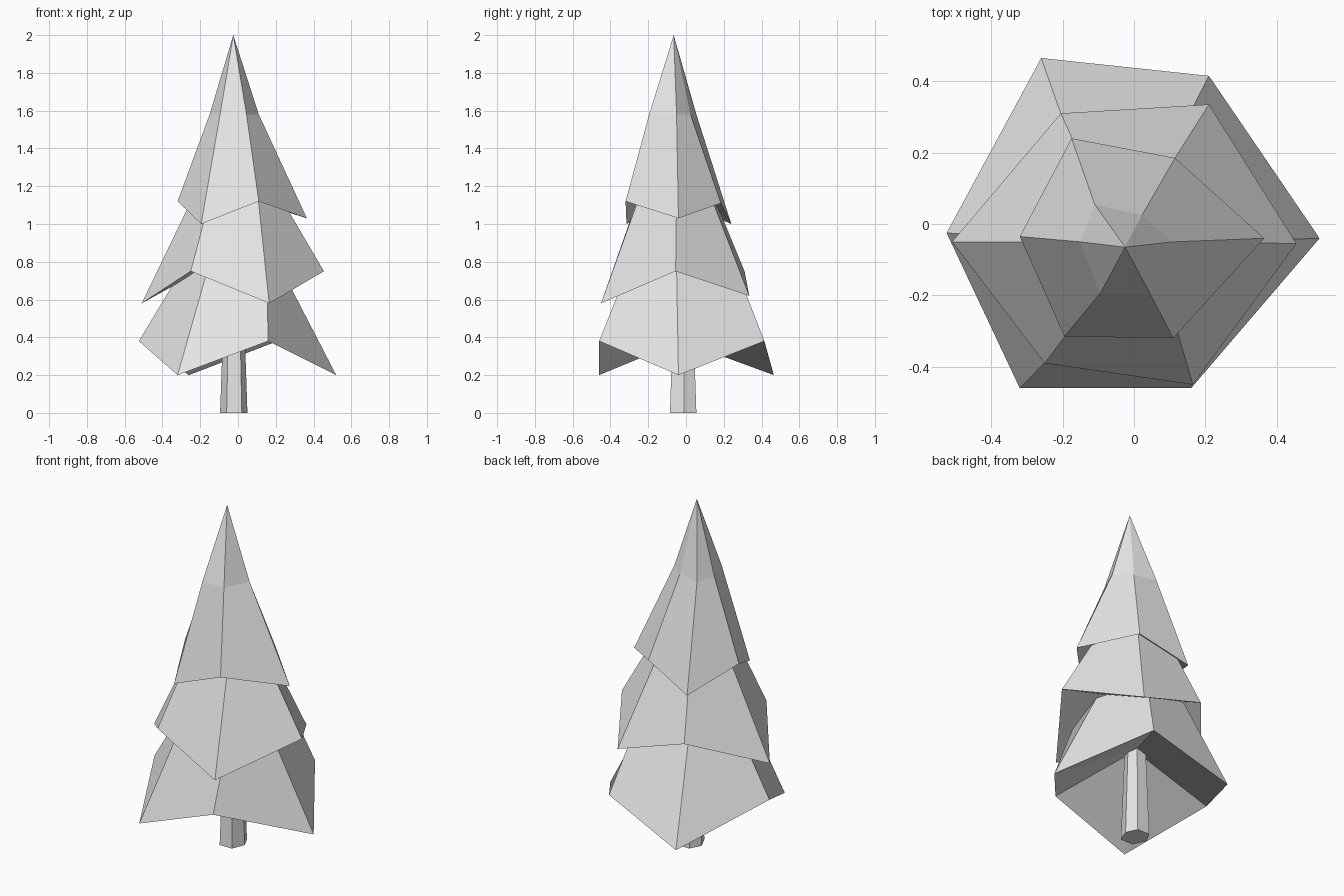
import bpy
import bmesh

default_cube = bpy.data.objects.get("Cube")
if default_cube:
    bpy.data.objects.remove(default_cube, do_unlink=True)

# One plain grey for the whole tree
grey = bpy.data.materials.new("light grey")
grey.use_nodes = True
grey.diffuse_color = (.8, .8, .8, 1)
shader = grey.node_tree.nodes["Principled BSDF"]
shader.inputs["Base Color"].default_value = grey.diffuse_color
shader.inputs["Roughness"].default_value = .9


def at_height(points, heights):
    """Lift a flat outline to one height, or to one height per corner."""
    if not isinstance(heights, (list, tuple)):
        heights = [heights] * len(points)
    return [(x, y, z) for (x, y), z in zip(points, heights)]


def loft(name, bottom_centre, rings, top_centre):
    """Join stacked rings with quads and close both ends with triangle fans."""
    mesh = bmesh.new()
    loops = [[mesh.verts.new(point) for point in ring] for ring in rings]
    count = len(loops[0])
    for lower, upper in zip(loops, loops[1:]):
        for i in range(count):
            j = (i + 1) % count
            mesh.faces.new((lower[i], lower[j], upper[j], upper[i]))
    for centre, loop in ((bottom_centre, loops[0]), (top_centre, loops[-1])):
        tip = mesh.verts.new(centre)
        for i in range(count):
            mesh.faces.new((tip, loop[i], loop[(i + 1) % count]))
    bmesh.ops.recalc_face_normals(mesh, faces=mesh.faces[:])
    data = bpy.data.meshes.new(name)
    mesh.to_mesh(data)
    mesh.free()
    data.materials.append(grey)
    tree_part = bpy.data.objects.new(name, data)
    bpy.context.collection.objects.link(tree_part)
    return tree_part


# Trunk: tapered six-sided post, running up into the lower branches
trunk_outline = [(-.095, -.01), (-.06, .055), (.02, .055),
                 (.05, -.01), (.02, -.085), (-.06, -.085)]
middle_x, middle_y = -.02, -.015
trunk_top = [(middle_x + (x - middle_x) * .7, middle_y + (y - middle_y) * .7)
             for x, y in trunk_outline]
loft("trunk", (middle_x, middle_y, 0),
     [at_height(trunk_outline, 0), at_height(trunk_top, .62)],
     (middle_x, middle_y, .62))

# Lower branches: widest skirt, zigzag rim and hollowed underside
lower_rim = [(-.525, -.025), (-.26, .465), (.21, .415),
             (.52, -.04), (.16, -.46), (-.32, -.46)]
lower_collar = [(-.285, -.04), (-.17, .21), (.13, .26),
                (.22, -.05), (.15, -.3), (-.155, -.29)]
loft("lower_branches", (middle_x, middle_y, .53),
     [at_height(lower_rim, [.38, .2] * 3), at_height(lower_collar, .78)],
     (middle_x, middle_y, .82))

# Middle branches
middle_rim = [(-.51, -.05), (-.205, .31), (.21, .335),
              (.455, -.055), (.165, -.45), (-.25, -.39)]
middle_collar = [(-.235, -.05), (-.13, .145), (.08, .13),
                 (.22, -.05), (.105, -.245), (-.145, -.25)]
loft("middle_branches", (middle_x, middle_y, .85),
     [at_height(middle_rim, [.58, .75, .62, .75, .58, .75]),
      at_height(middle_collar, 1.15)],
     (middle_x, middle_y, 1.2))

# Upper branches: rise through a narrow ring to the pointed tip
upper_rim = [(-.32, -.035), (-.175, .24), (.115, .185),
             (.365, -.04), (.11, -.32), (-.195, -.315)]
upper_ring = [(-.15, -.05), (-.11, .055), (.022, .024),
              (.11, -.05), (.045, -.195), (-.095, -.195)]
loft("upper_branches", (middle_x, middle_y, 1.25),
     [at_height(upper_rim, [1.12, 1, 1.11, 1.03, 1.12, 1]),
      at_height(upper_ring, 1.58)],
     (-.025, -.065, 2))
